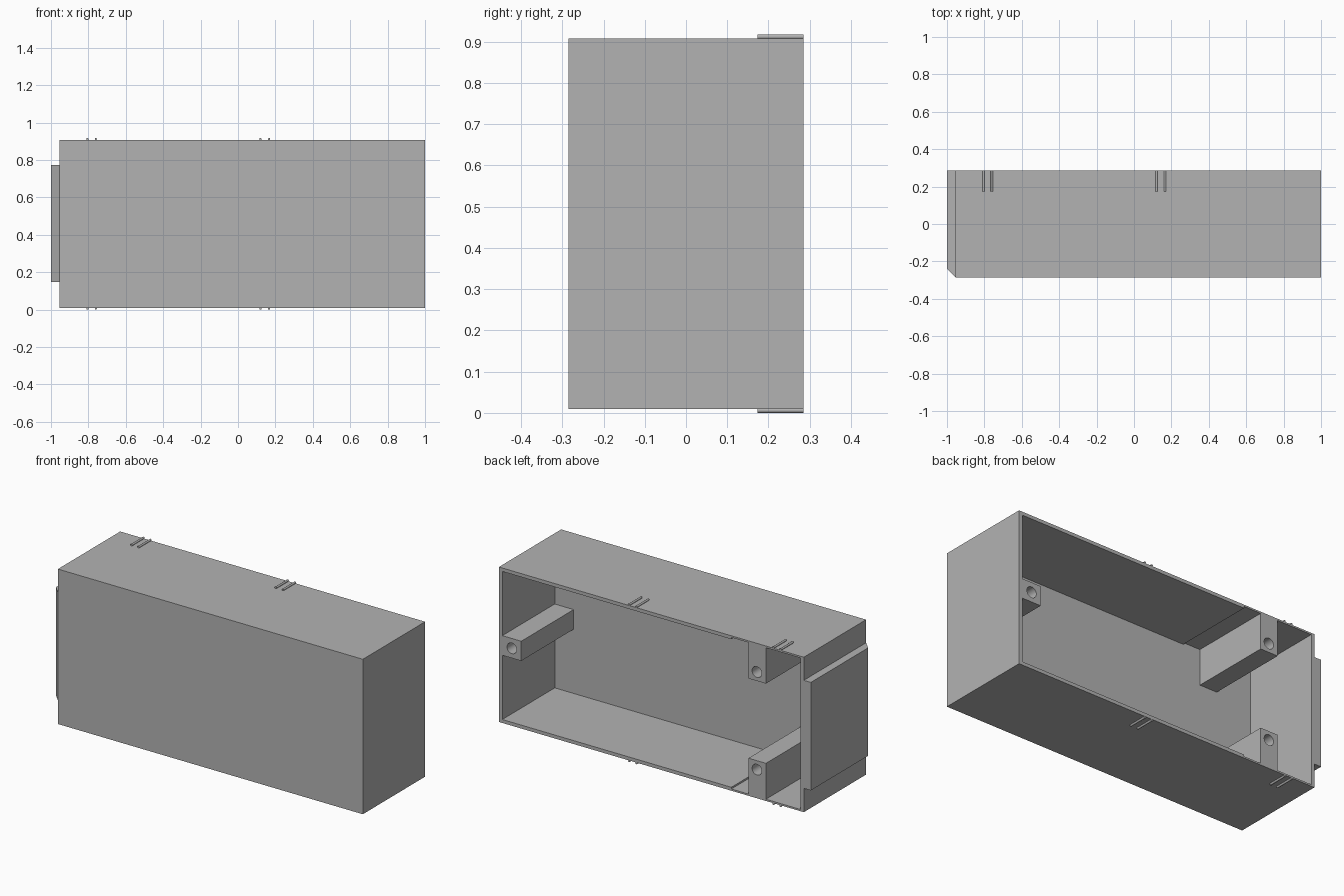
import bpy
import bmesh
import math
from mathutils import Matrix

cube = bpy.data.objects.get("Cube")
if cube:
    bpy.data.objects.remove(cube, do_unlink=True)

grey = bpy.data.materials.new("plain grey")
grey.use_nodes = True
grey.diffuse_color = (0.45, 0.45, 0.45, 1)
grey.node_tree.nodes["Principled BSDF"].inputs["Base Color"].default_value = (0.45, 0.45, 0.45, 1)

BACK, FRONT, INNER = 0.285, -0.285, -0.195   # y of open rim, outer front, inner front
LOW, HIGH = 0.01, 0.908                      # z of case bottom and top
MID = (LOW + HIGH) / 2


def finish(name, bm):
    bmesh.ops.recalc_face_normals(bm, faces=bm.faces)
    mesh = bpy.data.meshes.new(name)
    bm.to_mesh(mesh)
    bm.free()
    mesh.materials.append(grey)
    obj = bpy.data.objects.new(name, mesh)
    bpy.context.collection.objects.link(obj)
    return obj


def prism(name, outline, start, depth):
    """Extrude a closed outline of 3D points along the depth vector."""
    bm = bmesh.new()
    face = bm.faces.new([bm.verts.new(p) for p in outline])
    top = bmesh.ops.extrude_face_region(bm, geom=[face])
    moved = [v for v in top["geom"] if isinstance(v, bmesh.types.BMVert)]
    bmesh.ops.translate(bm, verts=moved, vec=depth)
    bmesh.ops.translate(bm, verts=bm.verts, vec=start)
    return finish(name, bm)


def box(name, x0, x1, y0, y1, z0, z1):
    outline = [(x0, 0, z0), (x1, 0, z0), (x1, 0, z1), (x0, 0, z1)]
    return prism(name, outline, (0, y0, 0), (0, y1 - y0, 0))


def rod(name, x, z, y0, y1, radius, sides):
    bm = bmesh.new()
    place = Matrix.Translation((x, (y0 + y1) / 2, z)) @ Matrix.Rotation(math.pi / 2, 4, "X")
    bmesh.ops.create_cone(bm, cap_ends=True, segments=sides, radius1=radius,
                          radius2=radius, depth=y1 - y0, matrix=place)
    return finish(name, bm)


def cut(target, cutter):
    cutter.hide_render = True
    mod = target.modifiers.new("cut", "BOOLEAN")
    mod.operation = "DIFFERENCE"
    mod.solver = "EXACT"
    mod.object = cutter
    bpy.context.view_layer.objects.active = target
    bpy.ops.object.modifier_apply(modifier=mod.name)
    bpy.data.objects.remove(cutter, do_unlink=True)


def smooth(obj):
    bpy.ops.object.select_all(action="DESELECT")
    obj.select_set(True)
    bpy.context.view_layer.objects.active = obj
    bpy.ops.object.shade_smooth_by_angle(angle=math.radians(35))


# Open-backed case; the top and bottom walls get thinner towards the right end
WALL, THIN, STEP = 0.02, 0.01, -0.49
LEFT_IN, RIGHT_IN = 0.978, -0.935
case = box("case", -0.955, 1, FRONT, BACK, LOW, HIGH)
lower = [(RIGHT_IN, LOW + THIN), (STEP, LOW + THIN), (STEP, LOW + WALL), (LEFT_IN, LOW + WALL)]
upper = [(x, 2 * MID - z) for x, z in reversed(lower)]
cavity = prism("cavity_cutter", [(x, 0, z) for x, z in lower + upper],
               (0, INNER, 0), (0, 0.6, 0))
cut(case, cavity)

# Side tab with a chamfered front edge
tab = [(-0.955, BACK, 0), (-1, BACK, 0), (-1, -0.24, 0), (-0.955, FRONT, 0)]
prism("side_tab", tab, (0, 0, 0.148), (0, 0, 0.626))

# Screw posts with blind holes
posts = [
    ("left_post", 0.857, LEFT_IN, MID - 0.057, MID + 0.057, 0.917, MID),
    ("upper_right_post", -0.712, -0.6, 0.69, HIGH - THIN, -0.654, 0.742),
    ("lower_right_post", -0.712, -0.6, LOW + THIN, 2 * MID - 0.69, -0.654, 2 * MID - 0.742),
]
for name, x0, x1, z0, z1, hole_x, hole_z in posts:
    post = box(name, x0, x1, INNER, BACK, z0, z1)
    cut(post, rod("hole_cutter", hole_x, hole_z, 0, 0.4, 0.031, 32))
    smooth(post)

# Pairs of thin locating ribs on the top and bottom
RIB = 0.006
for side, z in (("top", HIGH + 0.004), ("bottom", LOW - 0.004)):
    for i, x in enumerate((-0.805, -0.76, 0.12, 0.166)):
        smooth(rod(f"{side}_rib_{i + 1}", x, z, 0.173, BACK, RIB, 16))
